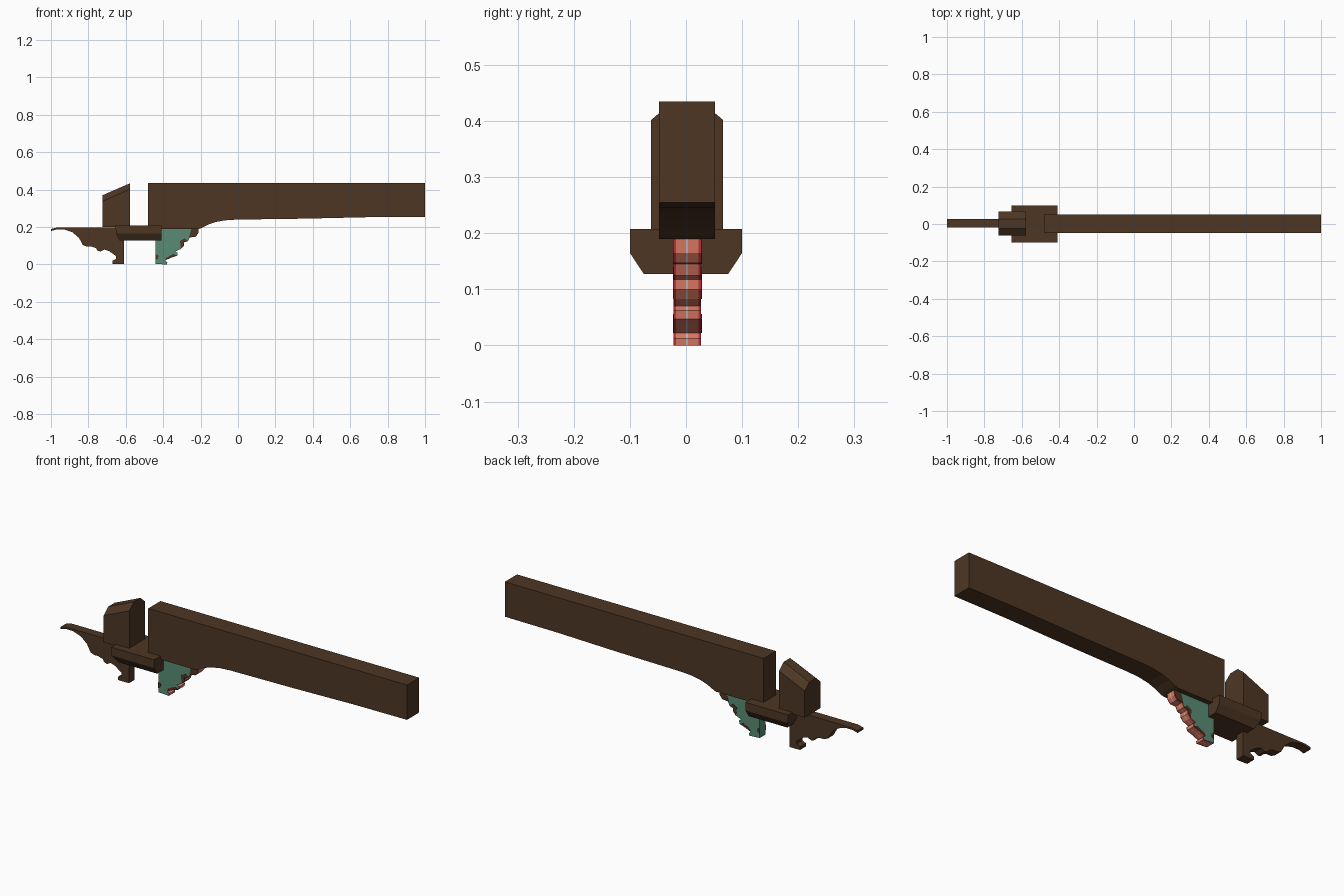
import bpy, bmesh
from mathutils import Vector


def mat(name, rgb):
    m = bpy.data.materials.new(name)
    m.diffuse_color = (*rgb, 1)
    return m


BROWN = mat("dark brown wood", (0.075, 0.037, 0.017))
GREEN = mat("faded green", (0.10, 0.26, 0.18))
SALMON = mat("salmon paint", (0.75, 0.20, 0.13))
CRIMSON = mat("crimson edge", (0.55, 0.03, 0.05))
PALE = mat("pale line", (0.70, 0.68, 0.66))


def finish(bm, name, mats):
    bmesh.ops.recalc_face_normals(bm, faces=bm.faces)
    me = bpy.data.meshes.new(name)
    bm.to_mesh(me)
    bm.free()
    for m in mats:
        me.materials.append(m)
    ob = bpy.data.objects.new(name, me)
    bpy.context.collection.objects.link(ob)
    return ob


def prism(name, profile, ys, mats, strips=None, painted=()):
    """Extrude an xz profile through the y cuts; painted edges take strip colours."""
    bm = bmesh.new()
    rings = [[bm.verts.new((x, y, z)) for x, z in profile] for y in ys]
    n = len(profile)
    bm.faces.new(rings[0])
    bm.faces.new(rings[-1])
    for s in range(len(ys) - 1):
        for i in range(n):
            j = (i + 1) % n
            f = bm.faces.new((rings[s][i], rings[s][j], rings[s + 1][j], rings[s + 1][i]))
            if i in painted:
                f.material_index = strips[s]
    return finish(bm, name, mats)


# long beam with curved shoulder underneath
prism("beam", [(-0.48, 0.435), (-0.48, 0.19), (-0.21, 0.19), (-0.195, 0.195),
               (-0.16, 0.213), (-0.12, 0.227), (-0.07, 0.236), (-0.01, 0.24),
               (0.35, 0.245), (0.7, 0.253), (1, 0.255), (1, 0.435)],
      (-0.048, 0.052), [BROWN])

# bearing block: lower part tapers in y and on the left end
bm = bmesh.new()
levels = [(-0.632, 0.075, 0.127), (-0.652, 0.1, 0.165), (-0.655, 0.1, 0.208)]
rings = [[bm.verts.new(p) for p in ((x, -y, z), (-0.41, -y, z), (-0.41, y, z), (x, y, z))]
         for x, y, z in levels]
bm.faces.new(rings[0])
bm.faces.new(rings[-1])
for a, b in zip(rings, rings[1:]):
    for i in range(4):
        j = (i + 1) % 4
        bm.faces.new((a[i], a[j], b[j], b[i]))
finish(bm, "bearing_block", [BROWN])

# sloping head block with chamfered top
bm = bmesh.new()
ends = []
for x, drop in ((-0.725, 0.064), (-0.578, 0.0)):
    sec = [(-0.062, 0.2), (0.066, 0.2), (0.066, 0.402 - drop), (0.028, 0.434 - drop),
           (-0.024, 0.434 - drop), (-0.062, 0.402 - drop)]
    ends.append([bm.verts.new((x, y, z)) for y, z in sec])
    bm.faces.new(ends[-1])
for i in range(6):
    j = (i + 1) % 6
    bm.faces.new((ends[0][i], ends[0][j], ends[1][j], ends[1][i]))
finish(bm, "head_block", [BROWN])

# left carved bracket
prism("left_bracket", [(-0.6, 0.197), (-0.97, 0.197), (-1, 0.19), (-1, 0.179), (-0.97, 0.187),
                       (-0.93, 0.187), (-0.885, 0.172), (-0.85, 0.142), (-0.83, 0.105),
                       (-0.81, 0.096), (-0.785, 0.096), (-0.76, 0.088), (-0.752, 0.075),
                       (-0.735, 0.069), (-0.715, 0.08), (-0.69, 0.072), (-0.67, 0.058),
                       (-0.652, 0.045), (-0.652, 0.03), (-0.672, 0.02), (-0.672, 0.004),
                       (-0.655, 0.003), (-0.61, 0.003), (-0.61, 0.127)],
      (-0.02, 0.027), [BROWN])

# right carved bracket: green sides, striped salmon underside
right = [(-0.44, 0.19), (-0.44, 0.003), (-0.38, 0), (-0.378, 0.012), (-0.39, 0.022),
         (-0.36, 0.035), (-0.325, 0.047), (-0.322, 0.062), (-0.335, 0.07),
         (-0.305, 0.083), (-0.29, 0.1), (-0.288, 0.118), (-0.268, 0.125), (-0.258, 0.145),
         (-0.228, 0.147), (-0.213, 0.165), (-0.21, 0.19)]
prism("right_bracket", right, (-0.022, -0.018, 0.0, 0.003, 0.022, 0.027),
      [GREEN, SALMON, CRIMSON, PALE], (2, 1, 3, 1, 2), range(1, 16))

# worn patches of bare wood on both sides of the right bracket
patches = [
    [(-0.25, 0.19), (-0.262, 0.145), (-0.258, 0.145), (-0.228, 0.147), (-0.213, 0.165), (-0.21, 0.19)],
    [(-0.31, 0.125), (-0.305, 0.083), (-0.29, 0.1), (-0.288, 0.118), (-0.268, 0.125), (-0.285, 0.14)],
    [(-0.385, 0.035), (-0.39, 0.022), (-0.36, 0.035), (-0.325, 0.047), (-0.345, 0.056)],
    [(-0.44, 0.055), (-0.44, 0.025), (-0.428, 0.03), (-0.425, 0.048)],
]
for k, p in enumerate(patches):
    for side, ys in (("front", (-0.0235, -0.022)), ("back", (0.027, 0.0285))):
        prism(f"worn_patch_{side}_{k + 1}", p, ys, [BROWN])
